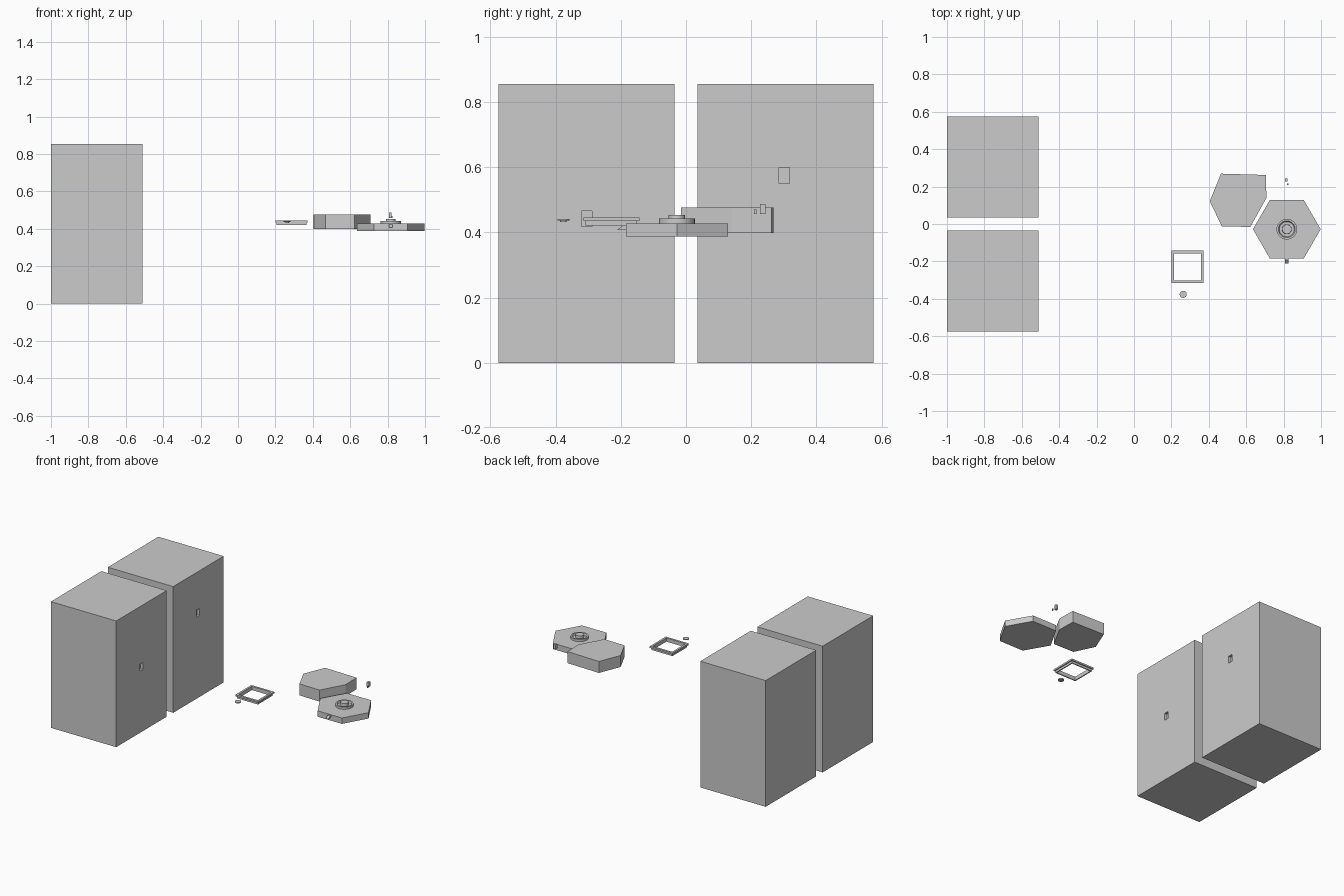
import bpy, bmesh, math

if "Cube" in bpy.data.objects:
    bpy.data.objects.remove(bpy.data.objects["Cube"])


def finish(name, bm, smooth=False):
    bmesh.ops.recalc_face_normals(bm, faces=bm.faces)
    me = bpy.data.meshes.new(name)
    bm.to_mesh(me)
    bm.free()
    ob = bpy.data.objects.new(name, me)
    bpy.context.collection.objects.link(ob)
    if smooth:
        bpy.context.view_layer.objects.active = ob
        ob.select_set(True)
        bpy.ops.object.shade_smooth_by_angle(angle=math.radians(35))
        ob.select_set(False)
    return ob


def box(name, x, y, z):
    bm = bmesh.new()
    bmesh.ops.create_cube(bm, size=1)
    for v in bm.verts:
        for i, (a, b) in enumerate((x, y, z)):
            v.co[i] = (a + b) / 2 + v.co[i] * (b - a)
    return finish(name, bm)


def prism(name, pts, z0, z1):
    bm = bmesh.new()
    f = bm.faces.new([bm.verts.new((x, y, z0)) for x, y in pts])
    new = bmesh.ops.extrude_face_region(bm, geom=[f])["geom"]
    bmesh.ops.translate(bm, vec=(0, 0, z1 - z0),
                        verts=[g for g in new if isinstance(g, bmesh.types.BMVert)])
    if not f.is_valid or len(bm.faces) == len(pts) + 1:
        bm.faces.new([v for v in bm.verts if abs(v.co.z - z0) < 1e-6])
    return finish(name, bm)


def ring_stack(name, cx, cy, profile, n, start=0, sx=1, sy=1, closed=False, smooth=True):
    """Sweep (radius, z) profile around a vertical axis."""
    bm = bmesh.new()
    rows = [[bm.verts.new((cx + sx * r * math.cos(start + math.tau * i / n),
                           cy + sy * r * math.sin(start + math.tau * i / n), z))
             for i in range(n)] for r, z in profile]
    pairs = list(zip(rows, rows[1:])) + ([(rows[-1], rows[0])] if closed else [])
    for a, b in pairs:
        for i in range(n):
            j = (i + 1) % n
            bm.faces.new((a[i], a[j], b[j], b[i]))
    if not closed:
        bm.faces.new(rows[0])
        bm.faces.new(rows[-1])
    return finish(name, bm, smooth)


# Two tall cabinets, each with a small pocket pull in the +x face
for name, y, py, pz in (("front_cabinet", (-0.575, -0.035), -0.304, 0.442),
                        ("rear_cabinet", (0.035, 0.575), 0.301, 0.575)):
    cab = box(name, (-1, -0.51), y, (0, 0.855))
    cutter = box(name + "_pocket_cutter", (-0.53, -0.49),
                 (py - 0.016, py + 0.016), (pz - 0.024, pz + 0.024))
    cutter.hide_render = True
    cutter.hide_viewport = True
    cutter.display_type = 'WIRE'
    mod = cab.modifiers.new("pocket", 'BOOLEAN')
    mod.operation = 'DIFFERENCE'
    mod.object = cutter
    mod.solver = 'EXACT'

# Square frame with a top flange and a narrower lower lip
q = math.sqrt(2)
ring_stack("square_frame", 0.286, -0.229,
           [(0.072 * q, 0.421), (0.079 * q, 0.421), (0.079 * q, 0.435), (0.086 * q, 0.435),
            (0.086 * q, 0.446), (0.072 * q, 0.446)],
           4, math.pi / 4, closed=True, smooth=False)

# Small button disc beside the frame
ring_stack("button_disc", 0.263, -0.376,
           [(0.010, 0.432), (0.010, 0.436), (0.019, 0.436), (0.019, 0.442)], 24)

# Irregular six-sided slab
prism("irregular_slab", [(0.405, 0.122), (0.465, 0.269), (0.705, 0.262),
                         (0.708, 0.140), (0.622, -0.016), (0.469, -0.012)], 0.398, 0.476)

# Regular hexagonal base with a dial on top
ring_stack("hexagon_base", 0.817, -0.028, [(0.181, 0.388), (0.181, 0.428)], 6, smooth=False)
ring_stack("dial", 0.817, -0.028,
           [(0.055, 0.428), (0.055, 0.443), (0.045, 0.443), (0.040, 0.434),
            (0.026, 0.434), (0.025, 0.453)], 32)

# Wedge-shaped catch on the front of the hexagon
bm = bmesh.new()
side = [(-0.18, 0.408), (-0.211, 0.408), (-0.192, 0.423), (-0.18, 0.423)]
a, b = [[bm.verts.new((x, y, z)) for y, z in side] for x in (0.807, 0.825)]
bm.faces.new(a)
bm.faces.new(b)
for i in range(4):
    j = (i + 1) % 4
    bm.faces.new((a[i], a[j], b[j], b[i]))
finish("front_catch", bm)

# Tiny latch pieces behind the hexagon
box("latch_body", (0.806, 0.822), (0.227, 0.244), (0.457, 0.488))
box("latch_pin", (0.819, 0.826), (0.209, 0.216), (0.457, 0.470))
